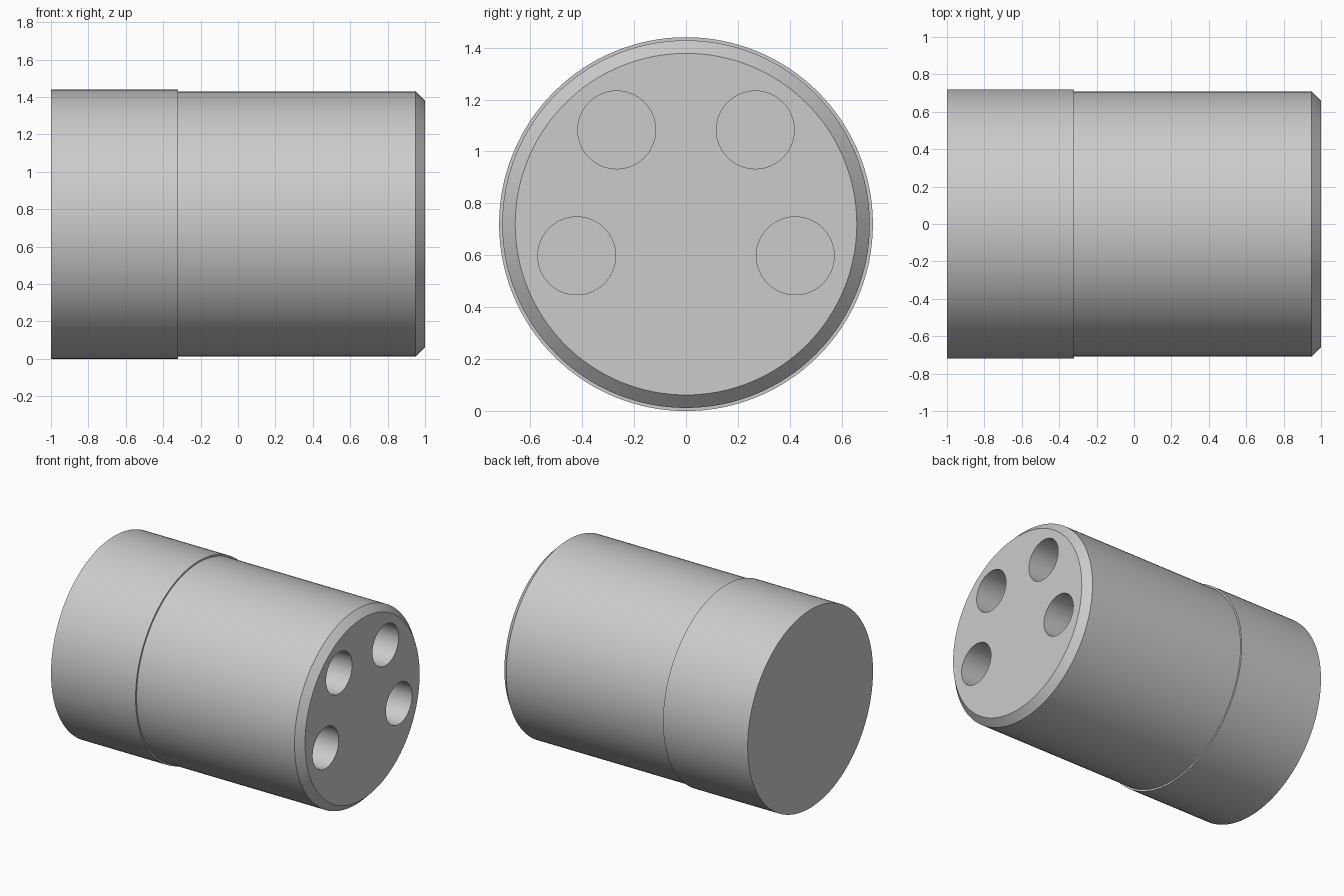
import bpy, math
from mathutils import Matrix

cube = bpy.data.objects.get("Cube")
if cube:
    bpy.data.objects.remove(cube, do_unlink=True)

import bmesh

SEGMENTS = 128
AXIS_Z = 0.72

grey = bpy.data.materials.new("plain grey")
grey.use_nodes = True
colour = (0.6, 0.6, 0.6, 1)
grey.diffuse_color = colour
grey.node_tree.nodes["Principled BSDF"].inputs["Base Color"].default_value = colour


def turned_solid(name, profile, y, z, segments):
    """Closed solid turned about the x axis from (x, radius) stations."""
    bm = bmesh.new()
    rings = []
    for x, r in profile:
        angles = [2 * math.pi * i / segments for i in range(segments)]
        rings.append([bm.verts.new((x, y + r * math.cos(a), z + r * math.sin(a)))
                      for a in angles])
    for a, b in zip(rings, rings[1:]):
        for i in range(segments):
            j = (i + 1) % segments
            bm.faces.new((a[i], a[j], b[j], b[i]))
    bm.faces.new(rings[0])
    bm.faces.new(rings[-1])
    bmesh.ops.recalc_face_normals(bm, faces=bm.faces)
    mesh = bpy.data.meshes.new(name)
    bm.to_mesh(mesh)
    bm.free()
    mesh.materials.append(grey)
    obj = bpy.data.objects.new(name, mesh)
    bpy.context.collection.objects.link(obj)
    return obj


# Stepped barrel: wide collar, slimmer body, chamfered end
barrel = turned_solid("barrel",
                      [(-1, 0.72), (-0.32, 0.72), (-0.32, 0.708), (0.95, 0.708), (1, 0.658)],
                      0, AXIS_Z, SEGMENTS)

# Four blind holes bored into the chamfered end
cutters = []
for y, z in ((0.267, 1.083), (0.421, 0.598)):
    for side in (-1, 1):
        cutter = turned_solid("hole_cutter", [(0, 0.15), (1.1, 0.15)], side * y, z, 64)
        cutter.hide_render = True
        cutters.append(cutter)
        mod = barrel.modifiers.new("hole", 'BOOLEAN')
        mod.operation = 'DIFFERENCE'
        mod.solver = 'EXACT'
        mod.object = cutter

bpy.ops.object.select_all(action='DESELECT')
barrel.select_set(True)
bpy.context.view_layer.objects.active = barrel
for mod in list(barrel.modifiers):
    bpy.ops.object.modifier_apply(modifier=mod.name)
for cutter in cutters:
    bpy.data.objects.remove(cutter, do_unlink=True)

bpy.ops.object.shade_smooth_by_angle(angle=math.radians(30))
